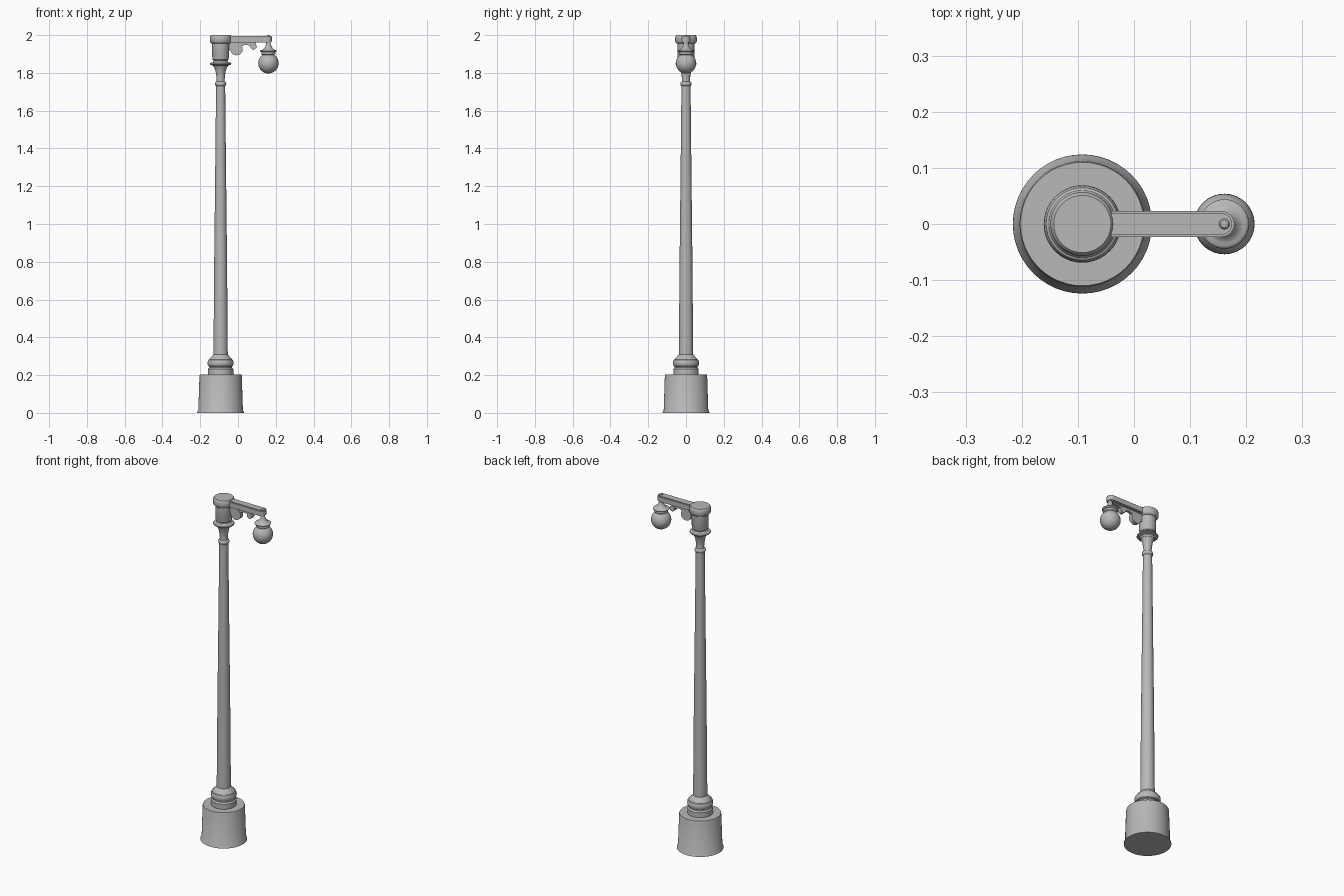
import bpy, bmesh, math

if "Cube" in bpy.data.objects:
    bpy.data.objects.remove(bpy.data.objects["Cube"])

PX, LX = -0.092, 0.161   # pole and lamp axes

grey = bpy.data.materials.new("cast_grey")
grey.diffuse_color = (0.48, 0.48, 0.48, 1)
grey.use_nodes = True
grey.node_tree.nodes["Principled BSDF"].inputs["Base Color"].default_value = grey.diffuse_color


def finish(name, bm, angle=35):
    bmesh.ops.recalc_face_normals(bm, faces=bm.faces)
    me = bpy.data.meshes.new(name)
    bm.to_mesh(me)
    bm.free()
    me.materials.append(grey)
    ob = bpy.data.objects.new(name, me)
    bpy.context.collection.objects.link(ob)
    bpy.ops.object.select_all(action='DESELECT')
    bpy.context.view_layer.objects.active = ob
    ob.select_set(True)
    bpy.ops.object.shade_smooth_by_angle(angle=math.radians(angle))
    return ob


def lathe(name, cx, profile, n=40):
    """Closed turned part from (radius, z) points, bottom to top."""
    bm = bmesh.new()
    rings = [[bm.verts.new((cx + r * math.cos(2 * math.pi * i / n),
                            r * math.sin(2 * math.pi * i / n), z))
              for i in range(n)] for r, z in profile]
    for a, b in zip(rings, rings[1:]):
        for i in range(n):
            j = (i + 1) % n
            bm.faces.new((a[i], a[j], b[j], b[i]))
    bm.faces.new(rings[0])
    bm.faces.new(rings[-1])
    return finish(name, bm)


def bead(r, z, h, bulge, steps=6):
    """Half-round moulding points for a lathe profile."""
    return [(r + bulge * math.sin(math.pi * i / steps),
             z - h / 2 * math.cos(math.pi * i / steps)) for i in range(steps + 1)]


def plate(name, pts, half):
    """Outline in x,z extruded evenly to both sides of y = 0."""
    bm = bmesh.new()
    f = bm.faces.new([bm.verts.new((x, -half, z)) for x, z in pts])
    ext = bmesh.ops.extrude_face_region(bm, geom=[f])["geom"]
    vs = [g for g in ext if isinstance(g, bmesh.types.BMVert)]
    bmesh.ops.translate(bm, verts=vs, vec=(0, 2 * half, 0))
    return finish(name, bm)


def circle(cx, cz, r, n=24):
    return [(cx + r * math.cos(2 * math.pi * i / n),
             cz + r * math.sin(2 * math.pi * i / n)) for i in range(n)]


# Drum base with a small foot lip
lathe("base", PX, [(0.124, 0), (0.123, 0.006), (0.118, 0.014),
                   (0.112, 0.197), (0.110, 0.203)], 48)

# Stepped moulding at the foot of the pole
lathe("pole_foot", PX, [(0.067, 0.2), (0.067, 0.232), (0.06, 0.24)]
      + bead(0.06, 0.264, 0.038, 0.009)
      + [(0.058, 0.288), (0.05, 0.295), (0.042, 0.305), (0.037, 0.31)])

# Tapered pole
lathe("pole", PX, [(0.038, 0.29), (0.034, 0.8), (0.0285, 1.3), (0.024, 1.74)])

# Neck ring, flared capital and wide collar
lathe("capital", PX, [(0.02, 1.725)] + bead(0.022, 1.742, 0.024, 0.008)
      + [(0.021, 1.76), (0.023, 1.785), (0.028, 1.815), (0.034, 1.828),
         (0.036, 1.832)])
lathe("collar", PX, [(0.036, 1.83), (0.04, 1.838)]
      + bead(0.042, 1.848, 0.016, 0.015)
      + [(0.04, 1.858), (0.036, 1.862), (0.036, 1.868)])

# Head drum and cap
lathe("head", PX, [(0.038, 1.865), (0.043, 1.87), (0.043, 1.88),
                   (0.045, 1.885), (0.045, 1.965)])
lathe("head_cap", PX, [(0.046, 1.955), (0.052, 1.958), (0.057, 1.966),
                       (0.057, 1.988), (0.054, 1.997), (0.051, 2.0)])

# Side arm with a rounded end and bevelled edges
bm = bmesh.new()
w = 0.023
outline = [(PX, -w)] + [(0.156 + w * math.cos(a), w * math.sin(a)) for a in
                        (math.pi * (i / 12 - 0.5) for i in range(13))] + [(PX, w)]
f = bm.faces.new([bm.verts.new((x, y, 1.961)) for x, y in outline])
ext = bmesh.ops.extrude_face_region(bm, geom=[f])["geom"]
bmesh.ops.translate(bm, verts=[g for g in ext if isinstance(g, bmesh.types.BMVert)],
                    vec=(0, 0, 0.035))
rim = [e for e in bm.edges if abs(e.verts[0].co.z - e.verts[1].co.z) < 1e-5]
bmesh.ops.bevel(bm, geom=rim, offset=0.004, segments=2, affect='EDGES')
finish("arm", bm)

# Scroll bracket under the arm: curved web and two scroll ends
plate("bracket_web", [(-0.052, 1.965), (-0.052, 1.915), (-0.04, 1.925),
                      (-0.02, 1.938), (0.015, 1.94), (0.04, 1.949),
                      (0.065, 1.944), (0.085, 1.938), (0.098, 1.965)], 0.008)
plate("scroll_large", circle(-0.008, 1.926, 0.033), 0.012)
plate("scroll_small", circle(0.082, 1.94, 0.017), 0.012)

# Lamp holder: stem, bell and rings, with a small finial on the arm
lathe("lamp_holder", LX, [(0.03, 1.893), (0.034, 1.897)]
      + bead(0.034, 1.904, 0.012, 0.004) + bead(0.034, 1.916, 0.012, 0.01)
      + [(0.03, 1.924), (0.022, 1.93), (0.016, 1.942), (0.012, 1.952), (0.012, 1.97)], 32)
lathe("finial", LX, [(0.011, 1.99), (0.0105, 1.995), (0.007, 1.999), (0.002, 2.0)], 16)

# Glass globe
bm = bmesh.new()
bmesh.ops.create_uvsphere(bm, u_segments=32, v_segments=18, radius=0.054)
bmesh.ops.translate(bm, verts=bm.verts, vec=(LX, 0, 1.851))
finish("globe", bm, 60)
